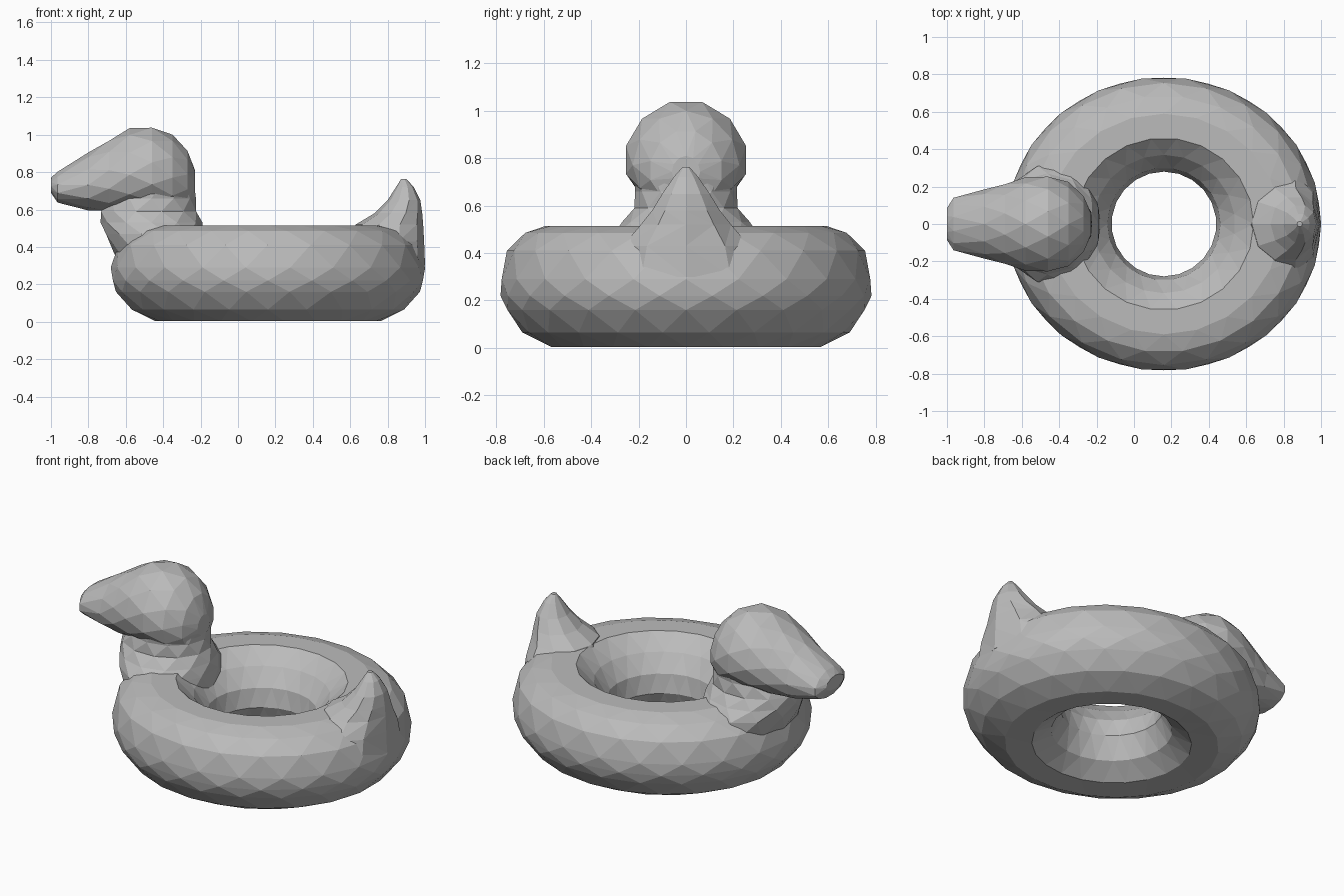
import bpy, bmesh
from math import cos, sin, pi

cube = bpy.data.objects.get("Cube")
if cube:
    bpy.data.objects.remove(cube)

grey = bpy.data.materials.new("plain_grey")
grey.use_nodes = True
color = (0.5, 0.5, 0.5, 1)
grey.diffuse_color = color
grey.node_tree.nodes["Principled BSDF"].inputs["Base Color"].default_value = color


def loft(name, rings, closed=False):
    """Skin a list of equal-length rings with staggered triangles."""
    bm = bmesh.new()
    loops = [[bm.verts.new(p) for p in ring] for ring in rings]
    n = len(loops[0])
    pairs = list(zip(loops, loops[1:]))
    if closed:
        pairs.append((loops[-1], loops[0]))
    else:
        bm.faces.new(loops[0])
        bm.faces.new(loops[-1])
    for k, (a, b) in enumerate(pairs):
        for i in range(n):
            j = (i + 1) % n
            if k % 2:
                bm.faces.new((a[i], a[j], b[j]))
                bm.faces.new((a[i], b[j], b[i]))
            else:
                bm.faces.new((a[i], a[j], b[i]))
                bm.faces.new((a[j], b[j], b[i]))
    bmesh.ops.recalc_face_normals(bm, faces=bm.faces)
    mesh = bpy.data.meshes.new(name)
    bm.to_mesh(mesh)
    bm.free()
    mesh.materials.append(grey)
    obj = bpy.data.objects.new(name, mesh)
    bpy.context.collection.objects.link(obj)
    return obj


def angles(n, row):
    """Ring angles, turned half a step on every second row."""
    return [2 * pi * (i + 0.5 * (row % 2)) / n for i in range(n)]


# Inflated ring: radius and height round the tube section
section = [(0.785, 0.29), (0.755, 0.41), (0.685, 0.485), (0.59, 0.515),
           (0.46, 0.515), (0.37, 0.43), (0.30, 0.33), (0.28, 0.22),
           (0.33, 0.09), (0.43, 0.01), (0.57, 0.003), (0.69, 0.065),
           (0.76, 0.16), (0.782, 0.22)]
ring_rows = []
for row, (r, z) in enumerate(section):
    rx = r + 0.11 * (r - 0.28)
    ring_rows.append([(0.16 + rx * cos(a), r * sin(a), z) for a in angles(22, row)])
loft("swim_ring", ring_rows, closed=True)

# Head and beak: x, half width, bottom and top along the length
head = [(-1.0, 0.085, 0.69, 0.77), (-0.965, 0.145, 0.635, 0.805),
        (-0.80, 0.185, 0.595, 0.905), (-0.69, 0.22, 0.59, 0.975),
        (-0.58, 0.25, 0.59, 1.035), (-0.46, 0.262, 0.59, 1.047),
        (-0.35, 0.225, 0.59, 1.0), (-0.27, 0.155, 0.61, 0.92),
        (-0.23, 0.06, 0.69, 0.81)]
head_rows = []
for row, (x, w, low, high) in enumerate(head):
    mid, h = (low + high) / 2, (high - low) / 2
    # widest point sits below the middle, with a flatter underside
    head_rows.append([(x, w * cos(a), mid + h * sin(a) - 0.12 * h * cos(a) ** 2)
                      for a in angles(12, row)])
loft("head_and_beak", head_rows)

# Neck: height, back and front limits in x, half width
neck = [(0.36, -0.66, -0.18, 0.34), (0.47, -0.715, -0.18, 0.32),
        (0.53, -0.735, -0.19, 0.27), (0.59, -0.74, -0.215, 0.225),
        (0.66, -0.70, -0.225, 0.215), (0.76, -0.66, -0.23, 0.22)]
neck_rows = []
for row, (z, x0, x1, w) in enumerate(neck):
    neck_rows.append([((x0 + x1) / 2 + (x1 - x0) / 2 * cos(a), w * sin(a), z)
                      for a in angles(12, row)])
loft("neck", neck_rows)

# Upturned tail: height, inner and outer limits in x, half width
tail = [(0.30, 0.62, 1.0, 0.32), (0.43, 0.60, 0.995, 0.28),
        (0.52, 0.63, 0.99, 0.20), (0.58, 0.73, 0.985, 0.15),
        (0.65, 0.80, 0.975, 0.105), (0.72, 0.845, 0.94, 0.055),
        (0.763, 0.872, 0.90, 0.015)]
tail_rows = []
for row, (z, x0, x1, w) in enumerate(tail):
    tail_rows.append([((x0 + x1) / 2 + (x1 - x0) / 2 * cos(a), w * sin(a), z)
                      for a in angles(10, 0)])
loft("tail", tail_rows)
